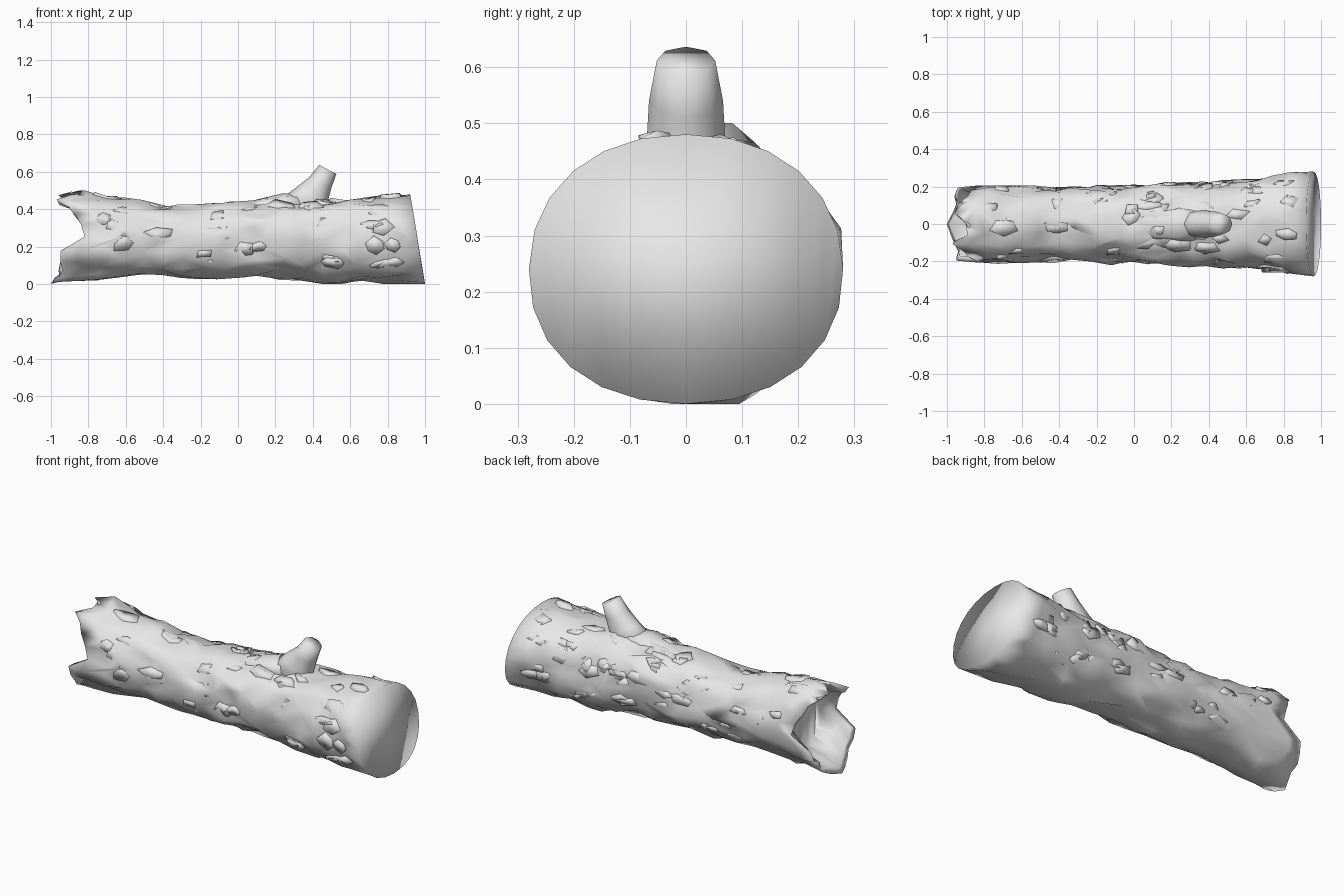
import bpy, bmesh, math, random
from mathutils import Vector, noise

if "Cube" in bpy.data.objects:
    bpy.data.objects.remove(bpy.data.objects["Cube"])

random.seed(11)
bark = bpy.data.materials.new("pale grey bark")
bark.diffuse_color = (0.8, 0.8, 0.8, 1)
bark.use_nodes = True
bark.node_tree.nodes["Principled BSDF"].inputs["Base Color"].default_value = bark.diffuse_color

# x, bottom z, top z, half width
PROFILE = [(-1, 0, .48, .20), (-.8, .02, .49, .208), (-.6, .04, .455, .203), (-.4, .04, .415, .195),
           (-.2, .03, .42, .198), (0, .035, .435, .203), (.2, .028, .46, .213), (.4, .012, .458, .225),
           (.6, 0, .45, .238), (.8, 0, .478, .26), (1, 0, .482, .285)]
# x of the broken rim, every 15 degrees from +y over the top
RIM = [-.82, -.84, -.87, -.89, -.94, -.96, -.90, -.89, -.97, -.91, -.88, -.84,
       -.82, -.95, -.95, -.94, -.96, -.98, -1, -.97, -.95, -.96, -.95, -.94]
KNOTS = [(.17, 25, .03), (.17, 155, .03), (.62, 140, .015), (-.75, 150, .012)]
N = len(RIM)


def section(x):
    x = max(-1, min(1, x))
    for a, b in zip(PROFILE, PROFILE[1:]):
        if x <= b[0]:
            t = (x - a[0]) / (b[0] - a[0])
            return [a[i] + (b[i] - a[i]) * t for i in (1, 2, 3)]


def surface(x, ang, scale=1.0, lift=0.0, rough=0.0):
    """Point on the trunk at length x and angle ang (0 = +y, 90 deg = top)."""
    zb, zt, w = section(x)
    c, s = math.cos(ang), math.sin(ang)
    p = lambda v: math.copysign(abs(v) ** .92, v)
    for kx, ka, amp in KNOTS:
        d = (ang - math.radians(ka) + math.pi) % math.tau - math.pi
        lift += amp * math.exp(-((x - kx) / .06) ** 2 - (d / .25) ** 2)
    if rough:
        lift += rough * noise.noise(Vector((x * 5, c * 2.2, s * 2.2)))
        lift += rough * random.uniform(-.5, .4)
    y = (w * scale + lift) * p(c)
    z = (zb + zt) / 2 + ((zt - zb) / 2 * scale + lift) * p(s)
    return Vector((x, y, max(z, 0)))


def finish(name, bm):
    """Fully smooth shading, so soft normals roll over the broken edges."""
    bmesh.ops.triangulate(bm, faces=bm.faces)
    bmesh.ops.recalc_face_normals(bm, faces=bm.faces)
    for f in bm.faces:
        f.smooth = True
    mesh = bpy.data.meshes.new(name)
    bm.to_mesh(mesh)
    bm.free()
    mesh.materials.append(bark)
    ob = bpy.data.objects.new(name, mesh)
    bpy.context.collection.objects.link(ob)
    return ob


def loft(bm, rings):
    """Skin the rings with randomly split quads and cap both ends."""
    rings = [[bm.verts.new(p) for p in r] for r in rings]
    n = len(rings[0])
    for a, b in zip(rings, rings[1:]):
        for i in range(n):
            j = (i + 1) % n
            if random.random() < .5:
                bm.faces.new((a[i], a[j], b[j])), bm.faces.new((a[i], b[j], b[i]))
            else:
                bm.faces.new((a[i], a[j], b[i])), bm.faces.new((a[j], b[j], b[i]))
    bm.faces.new(rings[0])
    bm.faces.new(rings[-1])


# trunk: hollow at the broken end, bark outside, slanted saw cut
angles = [math.tau * i / N for i in range(N)]
rings = []
for t, scale in ((1, .65), (.5, .82), (.08, .92)):
    rings.append([surface(r + (-.77 - r) * t, a, scale, rough=.03) for r, a in zip(RIM, angles)])
STEPS = 18
for k in range(STEPS + 1):
    u = k / STEPS
    ring = []
    for r, a in zip(RIM, angles):
        x = r + (.96 - .04 * math.sin(a) - r) * u
        inner = 0 < k < STEPS
        jig = random.uniform(-.035, .035) if inner else 0
        turn = random.uniform(-.09, .09) if inner else 0
        rough = (.024 if x < 0 else .032) if inner else 0
        ring.append(surface(x + jig, a + turn, rough=rough))
    rings.append(ring)
bm = bmesh.new()
loft(bm, rings)
finish("trunk", bm)

# bark flakes: wide low shards hugging the trunk
bm = bmesh.new()
for k in range(90):
    x = random.uniform(-.05, .84) if k < 62 else random.uniform(-.78, -.05)
    a = math.radians(random.uniform(-40, 220))
    n = random.choice((4, 5, 6))
    lx, la, turn = random.uniform(.05, .11), random.uniform(.14, .30), random.random() * 6
    low, high = [], []
    for i in range(n):
        t = math.tau * i / n + turn
        q = random.uniform(.6, 1)
        px, pa = x + lx * q * math.cos(t), a + la * q * math.sin(t)
        low.append(bm.verts.new(surface(px, pa, lift=-.025)))
        high.append(bm.verts.new(surface(x + (px - x) * .85, a + (pa - a) * .85,
                                         lift=random.uniform(-.012, .011))))
    bm.faces.new(high)
    for i in range(n):
        j = (i + 1) % n
        bm.faces.new((low[i], low[j], high[j], high[i]))
finish("bark_flakes", bm)

# branch stub: leaning tapered stump with a wide root
perp = Vector((.88, 0, -.47))
stub = []
for cx, cz, rp, ry in ((.34, .38, .14, .10), (.393, .47, .095, .07),
                       (.44, .54, .066, .066), (.48, .612, .052, .052)):
    stub.append([Vector((cx, 0, cz)) + perp * rp * math.cos(t) + Vector((0, ry * math.sin(t), 0))
                 for t in (math.tau * i / 8 for i in range(8))])
bm = bmesh.new()
loft(bm, stub)
finish("branch_stub", bm)

# root ridge running from the branch down along the top
bm = bmesh.new()
ridge = []
for x, zt, w in ((-.03, .40, .03), (.0, .425, .05), (.12, .46, .09), (.24, .485, .10), (.36, .48, .08)):
    ridge.append([Vector((x + random.uniform(-.02, .02), w * math.cos(t), zt - .06 + .06 * math.sin(t)))
                  for t in (math.tau * i / 8 for i in range(8))])
loft(bm, ridge)
finish("root_ridge", bm)
